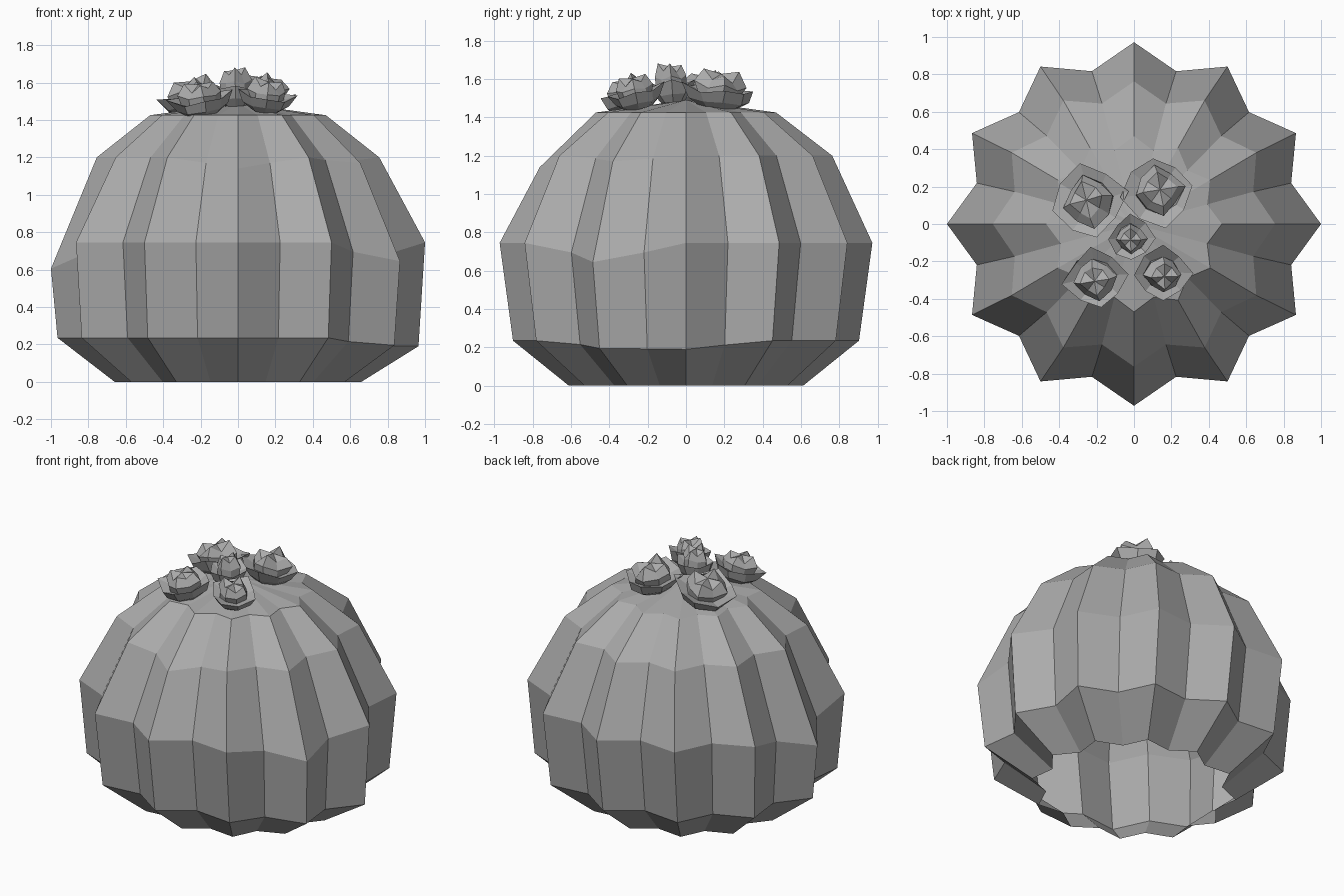
import bpy, bmesh, math, random
from mathutils import Matrix, Vector

cube = bpy.data.objects.get("Cube")
if cube:
    bpy.data.objects.remove(cube, do_unlink=True)

random.seed(4)
SHADE = (0.41, 0.41, 0.41, 1)
grey = bpy.data.materials.new("mid grey")
grey.use_nodes = True
grey.diffuse_color = SHADE
grey.node_tree.nodes["Principled BSDF"].inputs["Base Color"].default_value = SHADE


def finish(bm, name):
    """Turn a bmesh into a flat shaded object."""
    mesh = bpy.data.meshes.new(name)
    bm.to_mesh(mesh)
    bm.free()
    mesh.materials.append(grey)
    obj = bpy.data.objects.new(name, mesh)
    bpy.context.collection.objects.link(obj)
    return obj


def skin(bm, rings, apex):
    """Bridge rings of points from bottom to top and close with a fan."""
    loops = [[bm.verts.new(p) for p in ring] for ring in rings]
    n = len(loops[0])
    for low, high in zip(loops, loops[1:]):
        for i in range(n):
            j = (i + 1) % n
            bm.faces.new((low[i], low[j], high[j], high[i]))
    top = bm.verts.new(apex)
    for i in range(n):
        bm.faces.new((loops[-1][i], loops[-1][(i + 1) % n], top))


# Ribbed body, open underneath: crest radius, valley radius, depth factor, height
RIBS = 12
profile = [(0.66, 0.57, 0.925, 0.0), (0.965, 0.835, 0.935, 0.235),
           (1.0, 0.87, 0.972, 0.745), (0.755, 0.66, 1.01, 1.2),
           (0.47, 0.405, 1.0, 1.425)]
# Height offsets of single ribs, keyed by (ring, rib)
dips = {(1, 0): -0.045, (1, 11): -0.04, (2, 6): -0.14, (2, 11): -0.1,
        (3, 9): -0.06, (3, 11): -0.03}
rings = []
for level, (crest, valley, depth, z) in enumerate(profile):
    ring = []
    for k in range(RIBS * 2):
        a = math.pi * k / RIBS
        r = valley if k % 2 else crest
        sides = (k // 2, ((k + 1) // 2) % RIBS)
        dz = sum(dips.get((level, s), 0) for s in sides) / 2
        ring.append((r * math.cos(a), depth * r * math.sin(a), z + dz))
    rings.append(ring)
bm = bmesh.new()
skin(bm, rings, (0, 0, 1.49))
finish(bm, "ribbed_body")


def flower(name, x, y, z, radius, height, tilt):
    """Jagged petal cup with a large pointed, folded bud in the middle."""
    n = 8
    turn = random.uniform(0, 1)

    def ring(r, h, odd_r, odd_h, noise):
        pts = []
        for k in range(n):
            a = 2 * math.pi * k / n + turn
            rr = radius * (odd_r if k % 2 else r) * (1 + random.uniform(-noise, noise))
            hh = height * (odd_h if k % 2 else h) * (1 + random.uniform(-noise, noise))
            pts.append((rr * math.cos(a), rr * math.sin(a), hh))
        return pts

    rings = [ring(0.5, -0.1, 0.5, -0.1, 0), ring(0.82, 0.25, 0.78, 0.2, 0.08),
             ring(1.04, 0.85, 0.9, 0.65, 0.1), ring(0.64, 0.55, 0.6, 0.5, 0.06),
             ring(0.72, 0.95, 0.6, 0.85, 0.08), ring(0.48, 1.5, 0.4, 1.15, 0.08)]
    bm = bmesh.new()
    skin(bm, rings, (0, 0, 1.4 * height))
    axis = Vector((-y, x, 0)).normalized()
    bm.transform(Matrix.Translation((x, y, z)) @ Matrix.Rotation(math.radians(tilt), 4, axis))
    finish(bm, name)


# Cluster of blossoms on the crown
flower("flower_back_right", -0.22, 0.11, 1.45, 0.2, 0.115, 14)
flower("flower_back_left", 0.125, 0.165, 1.46, 0.185, 0.12, 8)
flower("flower_centre", -0.015, -0.07, 1.49, 0.12, 0.125, 5)
flower("flower_front_right", -0.19, -0.275, 1.44, 0.165, 0.11, 14)
flower("flower_front_left", 0.145, -0.25, 1.46, 0.145, 0.105, 14)
